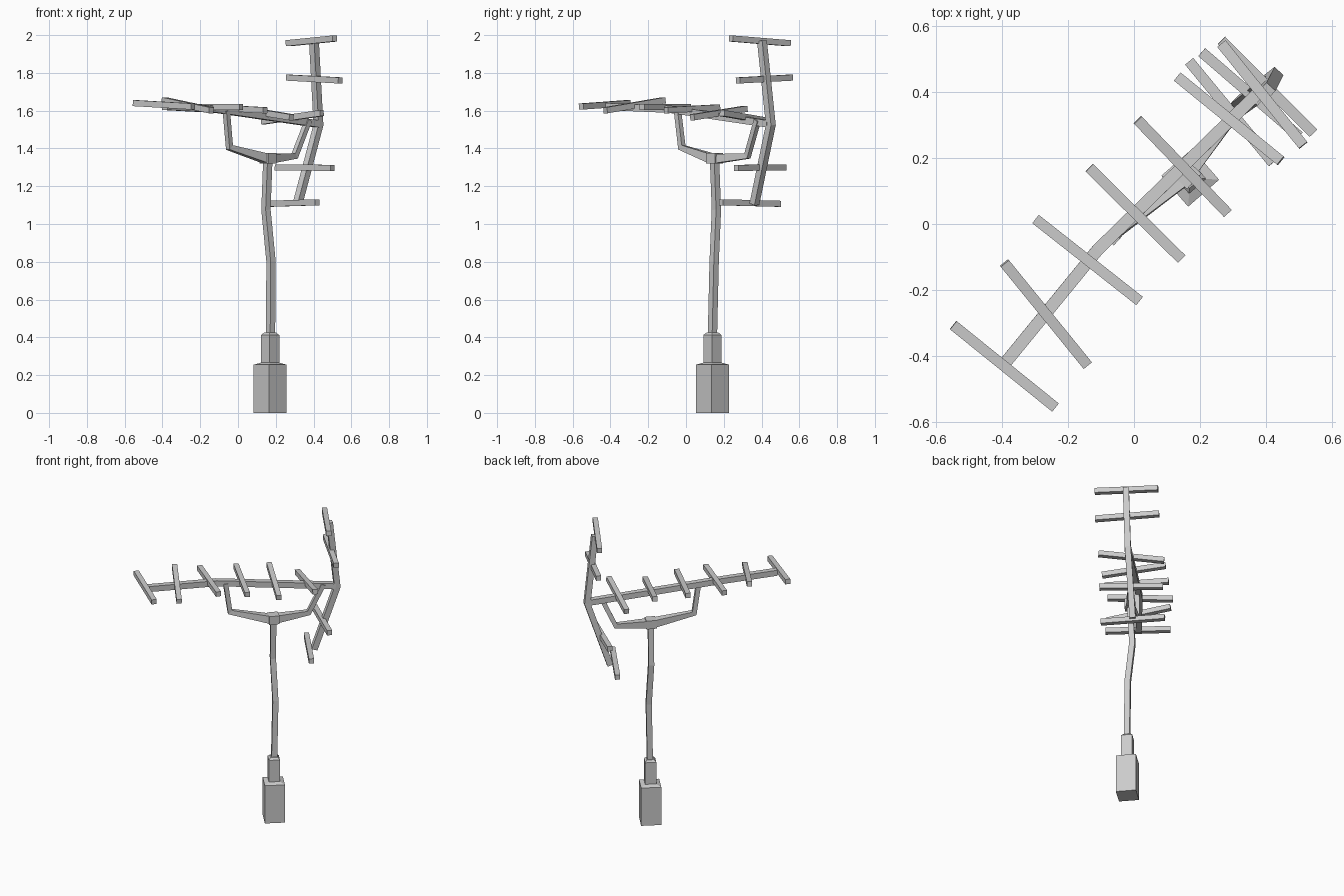
import bpy, bmesh, math
from mathutils import Vector

if "Cube" in bpy.data.objects:
    bpy.data.objects.remove(bpy.data.objects["Cube"])

PLANE = math.radians(47)          # heading of the antenna's boom
ACROSS = Vector((-math.sin(PLANE), math.cos(PLANE), 0))
FOOT = math.radians(41)           # heading of the base blocks
FOOT_SIDE = Vector((-math.sin(FOOT), math.cos(FOOT), 0))


def beam(name, pts, widths, side=ACROSS):
    """Square bar swept through pts, one width per point, mitred at bends."""
    pts = [Vector(p) for p in pts]
    if not isinstance(widths, (list, tuple)):
        widths = [widths] * len(pts)
    bm = bmesh.new()
    rings = []
    for i, (p, w) in enumerate(zip(pts, widths)):
        d_in = (p - pts[i - 1]).normalized() if i else (pts[1] - p).normalized()
        d_out = (pts[i + 1] - p).normalized() if i < len(pts) - 1 else d_in
        t = (d_in + d_out).normalized()
        a = (side - t * side.dot(t)).normalized()
        b = t.cross(a) / max(t.dot(d_in), 0.5)
        h = w / 2
        rings.append([bm.verts.new(p + a * h * sx + b * h * sy)
                      for sx, sy in ((1, 1), (-1, 1), (-1, -1), (1, -1))])
    for r, s in zip(rings, rings[1:]):
        for k in range(4):
            bm.faces.new((r[k], r[(k + 1) % 4], s[(k + 1) % 4], s[k]))
    bm.faces.new(rings[0][::-1])
    bm.faces.new(rings[-1])
    bmesh.ops.recalc_face_normals(bm, faces=bm.faces)
    me = bpy.data.meshes.new(name)
    bm.to_mesh(me)
    bm.free()
    ob = bpy.data.objects.new(name, me)
    bpy.context.collection.objects.link(ob)
    return ob


# Stepped base with sloped shoulders
cx, cy = 0.17, 0.14
beam("base", [(cx, cy, z) for z in (0, 0.255, 0.266, 0.412, 0.425)],
     [0.124, 0.124, 0.069, 0.069, 0.045], FOOT_SIDE)

# Slightly crooked mast and the block on its top
beam("mast", [(0.172, 0.14, 0.41), (0.175, 0.149, 0.8),
              (0.148, 0.161, 1.075), (0.158, 0.151, 1.34)], 0.035, FOOT_SIDE)
beam("mast_head", [(0.159, 0.151, 1.32), (0.159, 0.151, 1.376)], 0.064)

# Tapering fork arms that carry the boom
beam("fork_arm_front", [(0.15, 0.14, 1.346), (-0.045, -0.022, 1.405),
                        (-0.062, -0.045, 1.6)], [0.05, 0.028, 0.028])
beam("fork_arm_back", [(0.165, 0.16, 1.346), (0.3, 0.325, 1.36),
                       (0.373, 0.378, 1.55)], [0.05, 0.028, 0.028])

# Boom and bent reflector post
beam("boom", [(-0.387, -0.417, 1.622), (-0.11, -0.078, 1.607),
              (0.42, 0.44, 1.53)], 0.037)
beam("reflector_post", [(0.315, 0.362, 1.105), (0.426, 0.449, 1.525),
                        (0.402, 0.402, 1.97)], 0.037)

# Cross rods along the boom: (left end, right end)
directors = [
    ((-0.547, -0.306, 1.64), (-0.238, -0.555, 1.622)),
    ((-0.392, -0.118, 1.655), (-0.141, -0.427, 1.602)),
    ((-0.298, 0.015, 1.62), (0.017, -0.233, 1.62)),
    ((-0.135, 0.17, 1.617), (0.144, -0.106, 1.602)),
    ((0.011, 0.315, 1.61), (0.283, 0.033, 1.565)),
    ((0.132, 0.445, 1.543), (0.444, 0.191, 1.587)),
]
# Cross rods on the reflector post
reflectors = [
    ((0.265, 0.545, 1.957), (0.512, 0.238, 1.982)),
    ((0.265, 0.555, 1.775), (0.542, 0.275, 1.76)),
    ((0.205, 0.52, 1.3), (0.5, 0.265, 1.297)),
    ((0.167, 0.492, 1.107), (0.42, 0.185, 1.115)),
]
for label, rods in (("director_rod", directors), ("reflector_rod", reflectors)):
    for i, ends in enumerate(rods, 1):
        beam(f"{label}_{i}", ends, 0.032, Vector((0, 0, 1)))
